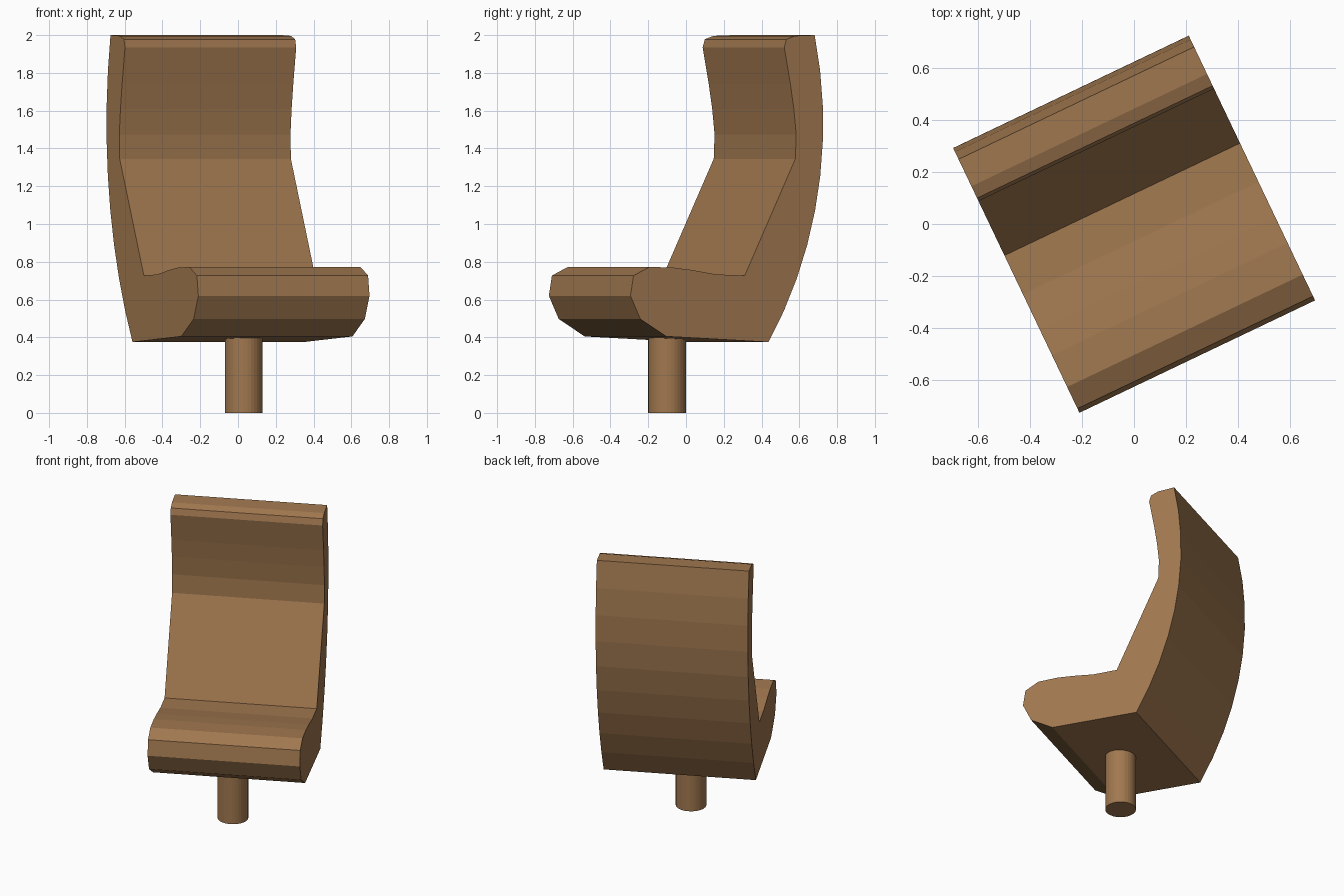
import bpy, bmesh, math
from mathutils import Matrix

if "Cube" in bpy.data.objects:
    bpy.data.objects.remove(bpy.data.objects["Cube"])

wood = bpy.data.materials.new("brown wood")
wood.diffuse_color = (0.36, 0.19, 0.08, 1)
wood.use_nodes = True
wood.node_tree.nodes["Principled BSDF"].inputs["Base Color"].default_value = wood.diffuse_color
TURN = math.radians(25.5)
WIDTH = 1.004


def add_object(name, bm):
    bmesh.ops.recalc_face_normals(bm, faces=bm.faces)
    mesh = bpy.data.meshes.new(name)
    bm.to_mesh(mesh)
    bm.free()
    mesh.materials.append(wood)
    obj = bpy.data.objects.new(name, mesh)
    bpy.context.collection.objects.link(obj)
    return obj


# Seat and backrest: one side profile (depth, height), pushed across the width
profile = [
    (0.35, 1.978), (0.337, 1.935), (0.373, 1.74), (0.393, 1.61),
    (0.407, 1.475), (0.402, 1.345),                      # backrest front
    (0.105, 0.727), (-0.06, 0.733), (-0.21, 0.757), (-0.32, 0.77), (-0.455, 0.772),
    (-0.547, 0.727), (-0.565, 0.62), (-0.507, 0.497), (-0.355, 0.405),  # front lip
]
# Curved rear as an arc from the bottom to the top
R, CZ, BACK, STEPS = 2.244, 1.53, 0.565, 9
a0, a1 = math.asin((0.375 - CZ) / R), math.asin((2.0 - CZ) / R)
for i in range(STEPS + 1):
    a = a0 + (a1 - a0) * i / STEPS
    profile.append((BACK - R + R * math.cos(a), CZ + R * math.sin(a)))
profile.append((0.40, 1.996))

bm = bmesh.new()
side = bm.faces.new([bm.verts.new((-WIDTH / 2, d, z)) for d, z in profile])
ext = bmesh.ops.extrude_face_region(bm, geom=[side], use_keep_orig=True)
bmesh.ops.translate(bm, vec=(WIDTH, 0, 0),
                    verts=[v for v in ext["geom"] if isinstance(v, bmesh.types.BMVert)])
bmesh.ops.transform(bm, matrix=Matrix.Rotation(TURN, 4, "Z"), verts=bm.verts)
add_object("seat_and_backrest", bm)

# Round pedestal
bm = bmesh.new()
bmesh.ops.create_cone(bm, cap_ends=True, segments=32, radius1=0.1, radius2=0.1,
                      depth=0.45, matrix=Matrix.Translation((0.03, -0.1, 0.225)))
add_object("pedestal", bm)
